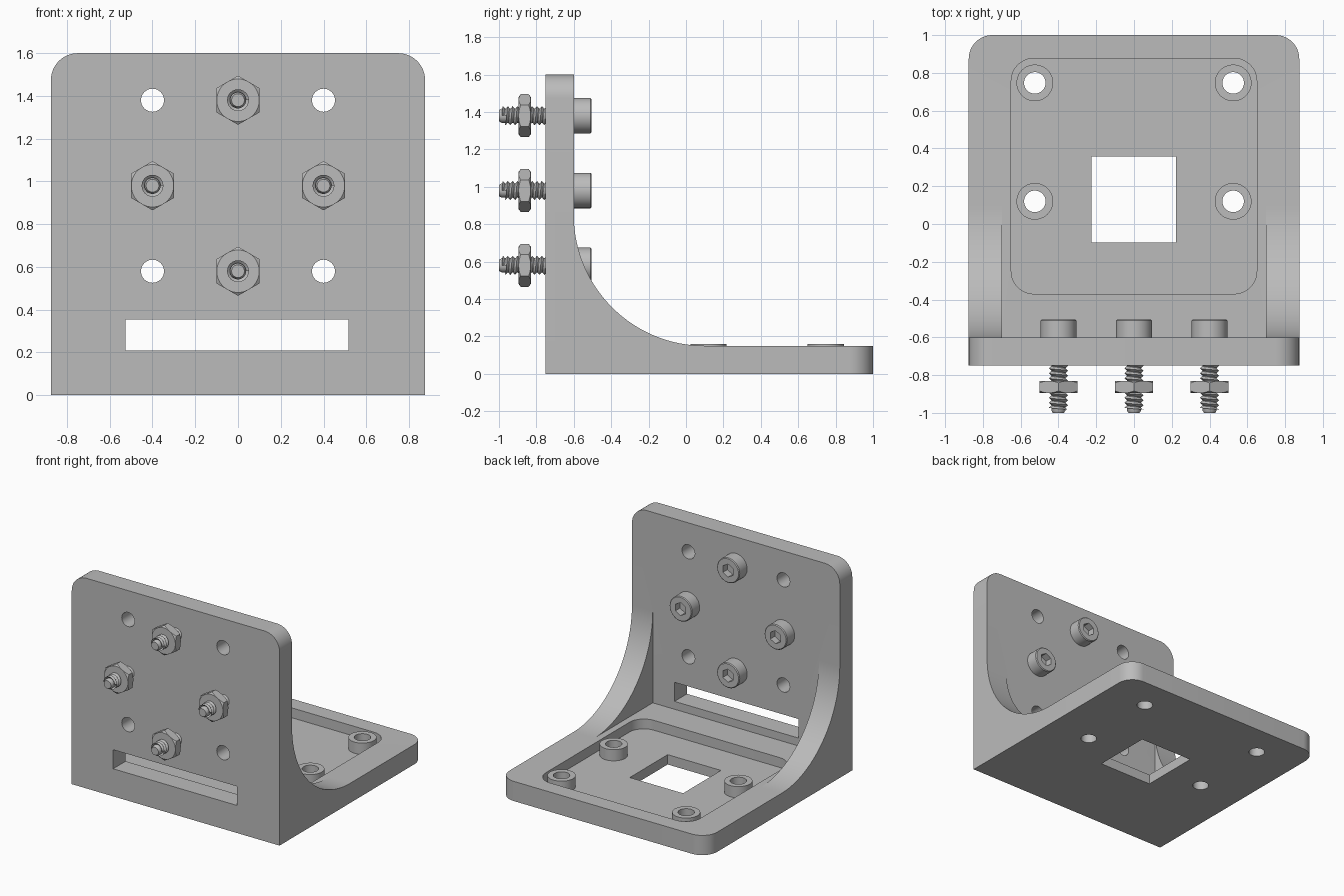
import bpy, bmesh
from math import sin, cos, pi, radians

cube = bpy.data.objects.get("Cube")
if cube:
    bpy.data.objects.remove(cube, do_unlink=True)

grey = bpy.data.materials.new("plain grey")
grey.use_nodes = True
grey.diffuse_color = (0.5, 0.5, 0.5, 1)
grey.node_tree.nodes["Principled BSDF"].inputs["Base Color"].default_value = (0.5, 0.5, 0.5, 1)


def finish(name, bm):
    bmesh.ops.recalc_face_normals(bm, faces=bm.faces)
    mesh = bpy.data.meshes.new(name)
    bm.to_mesh(mesh)
    bm.free()
    mesh.materials.append(grey)
    obj = bpy.data.objects.new(name, mesh)
    bpy.context.collection.objects.link(obj)
    return obj


def loft(name, rings):
    """Skin a stack of equal-length point rings and cap both ends."""
    bm = bmesh.new()
    loops = [[bm.verts.new(p) for p in ring] for ring in rings]
    n = len(loops[0])
    for a, b in zip(loops, loops[1:]):
        for i in range(n):
            j = (i + 1) % n
            bm.faces.new((a[i], a[j], b[j], b[i]))
    bm.faces.new(loops[0])
    bm.faces.new(loops[-1])
    return finish(name, bm)


def prism(name, outline, lo, hi, axis):
    place = {"x": lambda u, v, w: (w, u, v),
             "y": lambda u, v, w: (u, w, v),
             "z": lambda u, v, w: (u, v, w)}[axis]
    return loft(name, [[place(u, v, w) for u, v in outline] for w in (lo, hi)])


def arc(cx, cy, r, start, end, steps):
    angles = [radians(start + (end - start) * i / steps) for i in range(steps + 1)]
    return [(cx + r * cos(a), cy + r * sin(a)) for a in angles]


def circle(cx, cy, r, n=40, start=0):
    return arc(cx, cy, r, start, start + 360, n)[:-1]


def rounded(u0, u1, v0, v1, low=0, high=0):
    """Rectangle with separate radii for its lower and upper corners."""
    pts = []
    for u, v, su, sv, r, start in ((u0, v0, 1, 1, low, 180), (u1, v0, -1, 1, low, 270),
                                   (u1, v1, -1, -1, high, 0), (u0, v1, 1, -1, high, 90)):
        pts += arc(u + su * r, v + sv * r, r, start, start + 90, 12) if r else [(u, v)]
    return pts


def combine(target, other, operation):
    mod = target.modifiers.new("combine", "BOOLEAN")
    mod.object, mod.operation, mod.solver = other, operation, "EXACT"
    bpy.context.view_layer.objects.active = target
    bpy.ops.object.modifier_apply(modifier=mod.name)
    bpy.data.objects.remove(other, do_unlink=True)


def smooth(obj, angle=30):
    bpy.ops.object.select_all(action="DESELECT")
    obj.select_set(True)
    bpy.context.view_layer.objects.active = obj
    bpy.ops.object.shade_smooth_by_angle(angle=radians(angle))


# Bracket: base plate with a shallow pocket
bracket = prism("bracket", rounded(-0.875, 0.875, -0.75, 1, high=0.125), 0, 0.15, "z")
combine(bracket, prism("pocket", rounded(-0.65, 0.65, -0.37, 0.877, 0.12, 0.12),
                       0.075, 0.3, "z"), "DIFFERENCE")

# Upright wall and curved side gussets
combine(bracket, prism("wall", rounded(-0.875, 0.875, 0, 1.6, high=0.125),
                       -0.75, -0.6, "y"), "UNION")
gusset = [(0.1, 0.05), (-0.7, 0.05), (-0.7, 0.85)] + arc(0.1, 0.85, 0.7, 180, 270, 40)
for lo, hi in ((-0.875, -0.7), (0.7, 0.875)):
    combine(bracket, prism("gusset", gusset, lo, hi, "x"), "UNION")

# Raised bosses with through holes in the base
corners = [(x, y) for x in (-0.525, 0.525) for y in (0.12, 0.747)]
for x, y in corners:
    combine(bracket, prism("boss", circle(x, y, 0.097), 0.05, 0.16, "z"), "UNION")
for x, y in corners:
    combine(bracket, prism("hole", circle(x, y, 0.057), -0.1, 0.3, "z"), "DIFFERENCE")

# Square window, cable slot and wall holes
combine(bracket, prism("window", rounded(-0.226, 0.223, -0.098, 0.358), -0.1, 0.3, "z"), "DIFFERENCE")
combine(bracket, prism("slot", rounded(-0.526, 0.517, 0.21, 0.355), -0.9, -0.5, "y"), "DIFFERENCE")
for x in (-0.4, 0.4):
    for z in (0.58, 1.38):
        combine(bracket, prism("hole", circle(x, z, 0.054), -0.9, -0.5, "y"), "DIFFERENCE")
smooth(bracket)


def turned(name, x, z, profile):
    """Round part on a y axis from (radius, y) pairs."""
    return loft(name, [[(u, y, v) for u, v in circle(x, z, r)] for r, y in profile])


def thread(name, x, z, start, end, root, crest, pitch=0.026, n=24):
    """Helical V thread: alternate crest and root lines wound along y."""
    bm = bmesh.new()
    total = int((end - start) / pitch * n)

    def line(r, offset):
        pts = []
        for s in range(total + 1):
            a = 2 * pi * s / n
            y = start + pitch * (s / n + offset)
            pts.append(bm.verts.new((x + r * cos(a), y, z + r * sin(a))))
        return pts

    top, low = line(crest, 0), line(root, 0.5)
    for s in range(total):
        bm.faces.new((top[s], top[s + 1], low[s + 1], low[s]))
        if s + n < total:
            bm.faces.new((low[s], low[s + 1], top[s + n + 1], top[s + n]))
    return finish(name, bm)


# Socket screws with threaded shanks and chamfered hex nuts
for label, x, z in (("top", 0, 1.38), ("bottom", 0, 0.58), ("left", 0.4, 0.98), ("right", -0.4, 0.98)):
    head = turned(label + "_screw_head", x, z,
                  [(0.095, -0.6), (0.095, -0.511), (0.089, -0.505)])
    combine(head, prism("socket", circle(x, z, 0.05, 6, 30), -0.56, -0.4, "y"), "DIFFERENCE")
    smooth(head)

    shank = turned(label + "_screw_core", x, z,
                   [(0.03, -1), (0.038, -0.985), (0.038, -0.65)])
    smooth(shank)
    smooth(thread(label + "_screw_thread", x, z, -0.985, -0.7, 0.036, 0.051))

    nut = prism(label + "_nut", circle(x, z, 0.115, 6, 30), -0.895, -0.83, "y")
    chamfer = turned("chamfer", x, z, [(0.098, -0.896), (0.12, -0.88),
                                       (0.12, -0.845), (0.098, -0.829)])
    combine(nut, chamfer, "INTERSECT")
    smooth(nut, 15)
